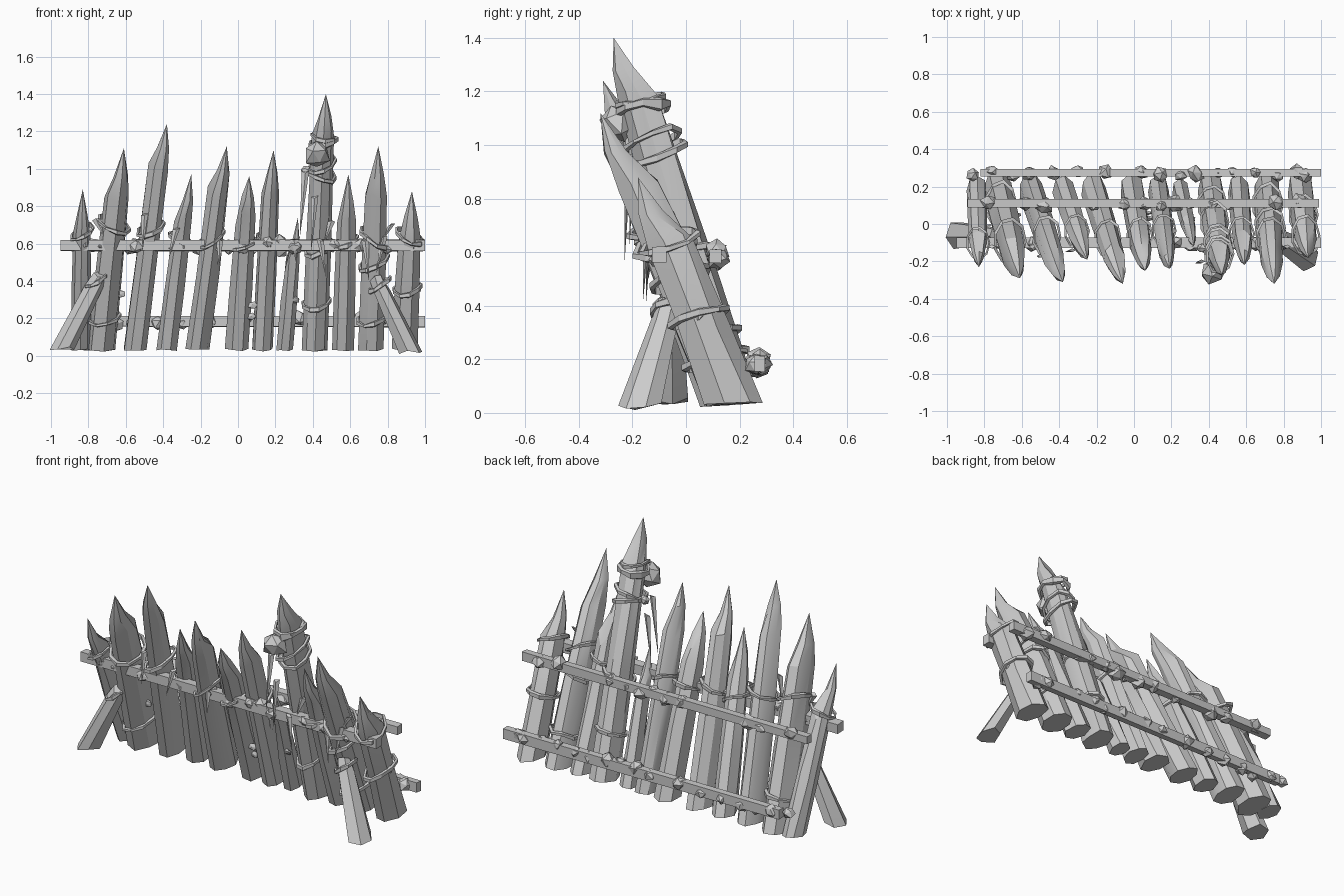
import bpy, bmesh, math, random
from mathutils import Vector, Matrix

random.seed(7)
if "Cube" in bpy.data.objects:
    bpy.data.objects.remove(bpy.data.objects["Cube"])

GREY = (0.6, 0.6, 0.6, 1)
mat = bpy.data.materials.new("weathered grey")
mat.use_nodes = True
mat.diffuse_color = GREY
mat.node_tree.nodes["Principled BSDF"].inputs["Base Color"].default_value = GREY


def jit(a):
    return random.uniform(-a, a)


def finish(name, bm, angle=28):
    bmesh.ops.recalc_face_normals(bm, faces=bm.faces)
    me = bpy.data.meshes.new(name)
    bm.to_mesh(me)
    bm.free()
    me.materials.append(mat)
    me.polygons.foreach_set("use_smooth", [True] * len(me.polygons))
    me.set_sharp_from_angle(angle=math.radians(angle))
    ob = bpy.data.objects.new(name, me)
    bpy.context.collection.objects.link(ob)
    return ob


def loft(name, rings, tip=None, sides=8):
    """Horizontal oval rings (centre, rx, ry, roughness), closed by a tip or a cap."""
    bm = bmesh.new()
    wob = [1 + jit(0.08) for _ in range(sides)]
    turn = jit(0.4)
    loops = []
    for c, rx, ry, rough in rings:
        loop = []
        for i in range(sides):
            a = math.tau * i / sides + turn
            loop.append(bm.verts.new((c[0] + rx * wob[i] * math.cos(a),
                                      c[1] + ry * wob[i] * math.sin(a),
                                      c[2] + jit(rough) + 0.06 * ry * math.sin(a))))
        loops.append(loop)
    for lo, hi in zip(loops, loops[1:]):
        for i in range(sides):
            j = (i + 1) % sides
            bm.faces.new((lo[i], lo[j], hi[j], hi[i]))
    bm.faces.new(loops[0][::-1])
    if tip:
        t = bm.verts.new(tip)
        for i in range(sides):
            bm.faces.new((loops[-1][i], loops[-1][(i + 1) % sides], t))
    else:
        bm.faces.new(loops[-1])
    return finish(name, bm)


def band(name, c, rx, ry, tx, ty, h=0.03):
    """Loose cloth strip tied round a log, tilted by tx and ty."""
    bm = bmesh.new()
    n, rows = 9, []
    for i in range(n):
        a = math.tau * i / n
        x, y = math.cos(a), math.sin(a)
        k, w = 1 + jit(0.05), h * random.uniform(0.5, 1.1)
        z = c[2] + tx * rx * x + ty * ry * y + jit(0.006)
        rows.append([bm.verts.new((c[0] + rx * s * k * x, c[1] + ry * s * k * y, z + d * w))
                     for s, d in ((1.0, -.5), (1.18, -.35), (1.18, .35), (1.0, .5))])
    for i in range(n):
        p, q = rows[i], rows[(i + 1) % n]
        for m in range(4):
            o = (m + 1) % 4
            bm.faces.new((p[m], p[o], q[o], q[m]))
    finish(name, bm, 20)


def lump(name, c, r, stretch=(1, 1, 1)):
    bm = bmesh.new()
    bmesh.ops.create_icosphere(bm, subdivisions=1, radius=r)
    for v in bm.verts:
        v.co *= random.uniform(0.8, 1.15)
        v.co = Vector([v.co[k] * stretch[k] for k in range(3)])
    bmesh.ops.dissolve_limit(bm, angle_limit=0.35, verts=bm.verts, edges=bm.edges)
    bmesh.ops.rotate(bm, verts=bm.verts, matrix=Matrix.Rotation(jit(3), 3, "X"))
    bmesh.ops.translate(bm, verts=bm.verts, vec=c)
    finish(name, bm, 15)


def scrap(name, c, length, lean=0.0, w=0.02):
    """Torn strip hanging down to a point."""
    bm = bmesh.new()
    x, y, z = c
    top = [bm.verts.new((x + dx * w, y + dy * w * 0.5, z + jit(0.01)))
           for dx, dy in ((-1, 0), (0, -1), (1, 0), (0, 1))]
    end = bm.verts.new((x + lean, y - 0.01, z - length))
    for i in range(4):
        bm.faces.new((top[i], top[(i + 1) % 4], end))
    bm.faces.new(top)
    finish(name, bm)


def rail(name, x0, x1, y, z, dy, dz):
    bm = bmesh.new()
    bmesh.ops.create_cube(bm, size=1)
    for v in bm.verts:
        v.co = Vector(((x0 + x1) / 2 + v.co.x * (x1 - x0), y + v.co.y * dy,
                       z + v.co.z * dz + jit(0.004)))
    finish(name, bm)


# Leaning stakes: base x, tip x, tip y, tip z, half width
STAKES = [(-.84, -.83, -.23, .89, .056), (-.73, -.61, -.29, 1.11, .077),
          (-.55, -.38, -.31, 1.24, .068), (-.38, -.25, -.19, .97, .06),
          (-.22, -.06, -.32, 1.12, .064), (-.01, .06, -.25, .96, .064),
          (.13, .19, -.24, 1.10, .058), (.25, .32, -.12, .74, .045),
          (.41, .47, -.27, 1.40, .07), (.56, .59, -.22, .97, .06),
          (.71, .75, -.32, 1.12, .073), (.89, .93, -.18, .88, .07)]
BASE_Y, BASE_Z = 0.175, 0.035


def axis(s, z):
    bx, tx, ty, tz, r = s
    f = (z - BASE_Z) / (tz - BASE_Z)
    return Vector((bx + (tx - bx) * f * 0.9, BASE_Y + (ty - BASE_Y) * f * 0.93, z))


for n, s in enumerate(STAKES):
    bx, tx, ty, tz, r = s
    cut = tz - random.uniform(0.22, 0.27)
    mid = 0.5 * (BASE_Z + cut)
    loft(f"stake_{n + 1}",
         [(axis(s, BASE_Z), r, r * 1.55, 0.006),
          (axis(s, mid), r * 0.97, r * 1.4, 0.03),
          (axis(s, cut), r * 0.86, r * 1.15, 0.04),
          (axis(s, cut + 0.11) * 0.6 + Vector((tx, ty, cut + 0.11)) * 0.4,
           r * 0.52, r * 0.65, 0.015)],
         (tx, ty, tz), sides=7 if n % 2 else 8)

# Props at both ends
for side, foot, top in (("right", (-.94, -.06, .045), (-.735, -.06, .44)),
                        ("left", (.925, -.17, .02), (.74, -.06, .42))):
    f, t = Vector(foot), Vector(top)
    loft(f"{side}_prop", [(f, .065, .08, .015), (f.lerp(t, .85), .05, .05, .01),
                          (t, .035, .04, .02)], sides=6)
    band(f"{side}_prop_tie", f.lerp(t, .9), .055, .055, .6, .2)

# Rails
rail("front_rail", -.95, 1.0, -.1, .59, .055, .06)
rail("upper_back_rail", -.89, .99, .11, .585, .045, .05)
rail("lower_back_rail", -.82, 1.0, .275, .185, .04, .06)

# Knots lashed along the rails
KNOTS = [("front_knot", -.105, .59, .04,
          (-.82, -.74, -.55, -.49, -.36, -.1, .03, .16, .22, .3, .45, .52, .65, .8)),
         ("upper_back_knot", .11, .585, .044,
          (-.78, -.58, -.48, -.22, -.05, .06, .15, .22, .3, .42, .5, .76, .88)),
         ("lower_back_knot", .27, .185, .045,
          (-.86, -.76, -.65, -.56, -.43, -.3, -.15, .04, .14, .25, .33, .45, .53, .65, .77,
           .87, .92))]
for name, y, z, r, xs in KNOTS:
    for i, x in enumerate(xs):
        lump(f"{name}_{i + 1}", (x, y + jit(.012), z + jit(.02)),
             r * random.uniform(.75, 1.15), (1, .9, 1))

# Cloth bands: stake index, height, side tilt
BANDS = [(0, .66, .5), (1, .7, -.4), (2, .68, .4), (3, .62, -.5), (4, .63, .6), (5, .6, .3),
         (6, .62, -.4), (8, .28, .2), (8, .58, .5), (8, .97, -.3), (8, 1.02, .4),
         (9, .61, .4), (10, .63, -.6), (10, .5, .5), (11, .36, .2), (11, .64, -.4),
         (1, .2, .2), (10, .2, .2)]
for i, (n, z, tilt) in enumerate(BANDS):
    s = STAKES[n]
    band(f"cloth_band_{i + 1}", axis(s, z), s[4] * .98, s[4] * 1.4, tilt, .35)

# Head lump and wrapping on the tallest stake
tall = STAKES[8]
lump("head_lump", (.42, -.255, 1.08), .085, (.9, .85, 1))
band("head_wrap", axis(tall, 1.14), .068, .09, .2, .1, .05)
band("head_wrap_upper", axis(tall, 1.17), .062, .085, -.2, .2, .025)
lump("side_knot", (.36, -.13, .99), .03)

# Torn scraps hanging from the bindings
for i, (x, y, z, l, d) in enumerate([
        (-.76, -.12, .73, .1, .05), (-.5, -.17, .76, .2, -.01), (-.33, -.14, .68, .16, -.04),
        (-.1, -.14, .62, .14, 0), (.3, -.13, .62, .12, .01), (.36, -.2, .98, .35, -.03),
        (.41, -.22, .85, .3, -.02), (.44, -.15, .62, .2, .03), (.68, -.14, .62, .22, .02),
        (.78, -.14, .64, .2, -.04), (.82, -.12, .7, .1, -.06), (.5, -.1, .72, .12, -.04)]):
    scrap(f"scrap_{i + 1}", (x, y, z), l, d)

# Chips of wood on the lower stakes
for i, (x, y, z) in enumerate([(-.63, .05, .33), (.08, .03, .27), (.07, .06, .21),
                               (.3, .03, .3), (.95, .05, .36), (.03, -.02, .42)]):
    lump(f"chip_{i + 1}", (x, y, z), .028, (1.2, .8, .5))
